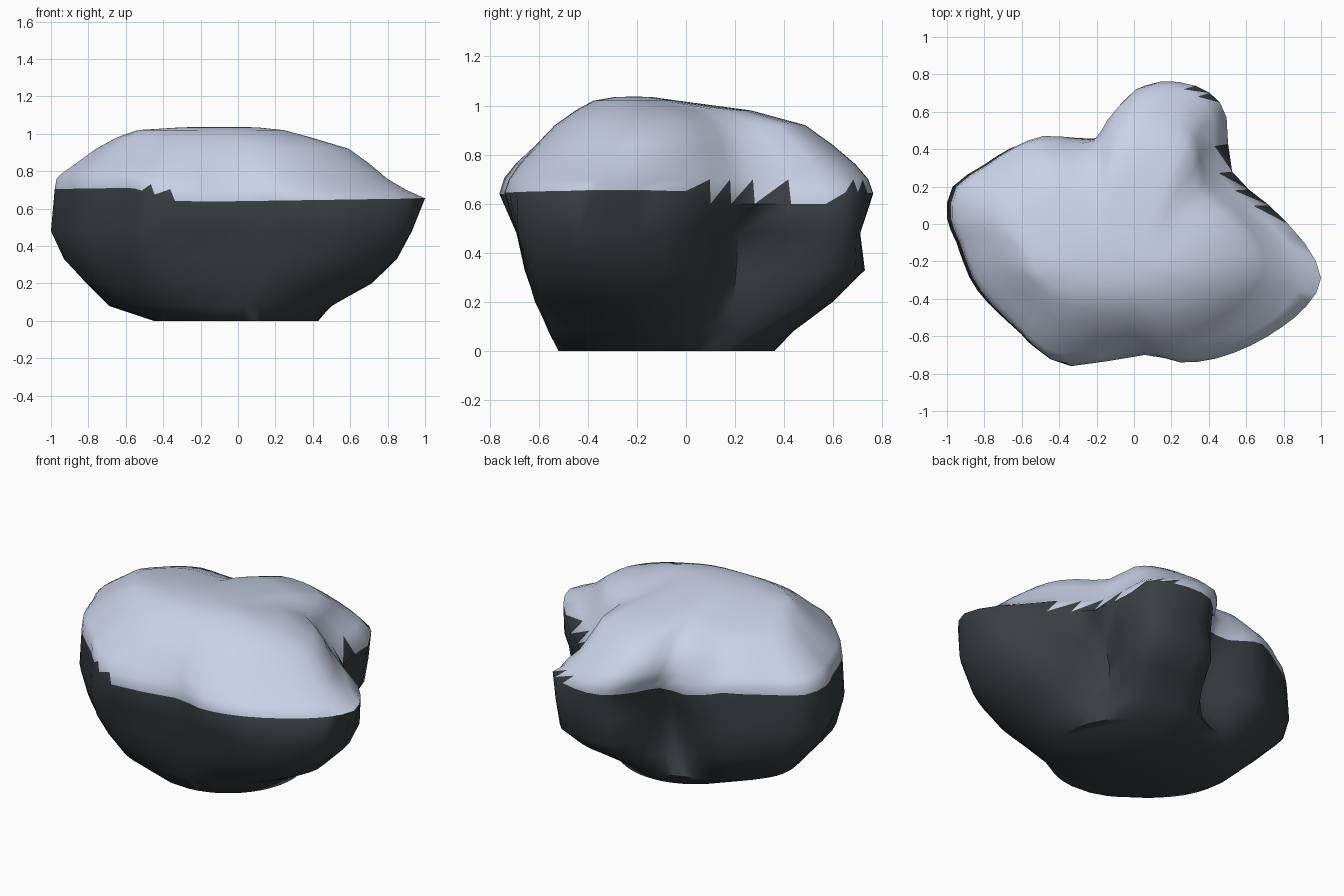
import bpy
import bmesh
from math import atan2, cos, exp, sin
from mathutils import Vector

default_cube = bpy.data.objects.get("Cube")
if default_cube:
    bpy.data.objects.remove(default_cube, do_unlink=True)


def make_material(name, colour):
    material = bpy.data.materials.new(name)
    material.use_nodes = True
    material.diffuse_color = (*colour, 1)
    shader = material.node_tree.nodes["Principled BSDF"]
    shader.inputs["Base Color"].default_value = (*colour, 1)
    shader.inputs["Roughness"].default_value = 0.9
    return material


# Widest plan outline of the boulder, anticlockwise from its left tip
OUTLINE = [
    (1, -.29), (.91, -.1), (.72, .1), (.52, .28), (.49, .57), (.4, .7),
    (.23, .76), (.05, .74), (-.08, .6), (-.16, .47), (-.32, .46), (-.5, .47),
    (-.66, .41), (-.8, .32), (-.97, .2), (-1, .03), (-.95, -.1), (-.88, -.29),
    (-.78, -.43), (-.6, -.6), (-.53, -.67), (-.35, -.76), (.05, -.7),
    (.24, -.74), (.43, -.72), (.62, -.65), (.79, -.55), (.92, -.44),
]

# Each level: height, x extents, y extents, roundness, fullness
LEVELS = [
    (0, -.45, .43, -.52, .36, 1, 0),
    (.08, -.69, .51, -.57, .44, .75, .2),
    (.2, -.81, .72, -.63, .6, .35, .5),
    (.33, -.93, .85, -.66, .73, .08, .7),
    (.48, -1, .93, -.69, .71, 0, .9),
    (.64, -.98, 1, -.76, .76, 0, 0),
    (.7, -.97, .9, -.74, .74, 0, 0),
    (.76, -.94, .8, -.7, .69, .08, 0),
    (.84, -.87, .71, -.63, .6, .3, 0),
    (.92, -.76, .6, -.55, .49, .45, .2),
    (.98, -.65, .4, -.46, .27, .6, .3),
    (1.02, -.54, .25, -.38, -.03, .8, .3),
    (1.035, -.3, .1, -.29, -.14, 1, 0),
]
SEAM = 5

# Hollows in the back of the boulder, and how deep they cut each level
HOLLOWS = [Vector((.55, .25)), Vector((-.2, .47))]
HOLLOW_DEPTH = {2: .26, 3: .3, 4: .24, 8: .08, 9: .16, 10: .2}


def smooth_outline(points):
    """Insert a rounded midpoint into every edge of a closed outline."""
    points = [Vector(p) for p in points]
    count = len(points)
    result = []
    for i, point in enumerate(points):
        before, after, beyond = points[i - 1], points[(i + 1) % count], points[(i + 2) % count]
        middle = (point + after) * .5625 - (before + beyond) * .0625
        result += [point, middle]
    return result


def is_jagged(point):
    back_teeth = point.x > .38 and (-.08 < point.y < .42 or point.y > .6)
    front_teeth = -.56 < point.x < -.36 and point.y < -.5
    return back_teeth or front_teeth


def level_point(point, level, index):
    """Fit an outline point to a level: rounder, fuller or hollowed."""
    height, left, right, front, back, roundness, fullness = level
    angle = atan2(point.y + .05, point.x)
    unit = Vector((point.x, point.y / .76))
    unit = unit.lerp(Vector((cos(angle), sin(angle))), roundness)
    fitted = Vector(((left + right) / 2 + unit.x * (right - left) / 2,
                     (front + back) / 2 + unit.y * (back - front) / 2))
    # Full corners keep to the outline, cut off at the level's extents
    cut = Vector((min(right, max(left, point.x)), min(back, max(front, point.y))))
    cut = cut.lerp(fitted, roundness)
    fitted = fitted.lerp(cut, fullness if point.x > 0 else fullness ** 2)
    # Back hollows
    near = min((point - hollow).length for hollow in HOLLOWS)
    fitted *= 1 - HOLLOW_DEPTH.get(index, 0) * exp(-(near / .22) ** 2)
    # The snow line climbs on the -x end and dips behind the +x end
    climb = min(1, max(0, (-point.x - .33) / .25))
    height += climb * {SEAM: .08, SEAM + 1: .06, SEAM + 2: .03}.get(index, 0)
    if index == SEAM:
        dips = point.x > .38 and .08 < point.y < .6
        height += -.04 if dips else .015 * point.x
    return *fitted, height


rock = make_material("dark rock", (.042, .05, .055))
snow = make_material("pale snow", (.58, .65, .8))

# Boulder body and snow cap, bridged ring by ring
bm = bmesh.new()
outline = smooth_outline(OUTLINE)
count = len(outline)
rings = [
    [bm.verts.new(level_point(p, level, i)) for p in outline]
    for i, level in enumerate(LEVELS)
]
for i in range(len(rings) - 1):
    low, high = rings[i], rings[i + 1]
    for j in range(count):
        k = (j + 1) % count
        if i == SEAM and is_jagged(outline[j]):
            # Teeth of bare rock poking through the snow edge
            bm.faces.new((low[j], low[k], high[k]))
            bm.faces.new((low[j], high[k], high[j])).material_index = 1
        else:
            face = bm.faces.new((low[j], low[k], high[k], high[j]))
            face.material_index = int(i >= SEAM)

# Flat foot and closed crown
bm.faces.new(rings[0])
crown = bm.verts.new((-.1, -.21, 1.037))
for j in range(count):
    face = bm.faces.new((rings[-1][j], rings[-1][(j + 1) % count], crown))
    face.material_index = 1
bmesh.ops.recalc_face_normals(bm, faces=bm.faces)

mesh = bpy.data.meshes.new("snowy_boulder")
bm.to_mesh(mesh)
bm.free()
mesh.materials.append(rock)
mesh.materials.append(snow)
boulder = bpy.data.objects.new("snowy_boulder", mesh)
bpy.context.collection.objects.link(boulder)

bpy.ops.object.select_all(action="DESELECT")
boulder.select_set(True)
bpy.context.view_layer.objects.active = boulder
bpy.ops.object.shade_smooth_by_angle(angle=1.1)
